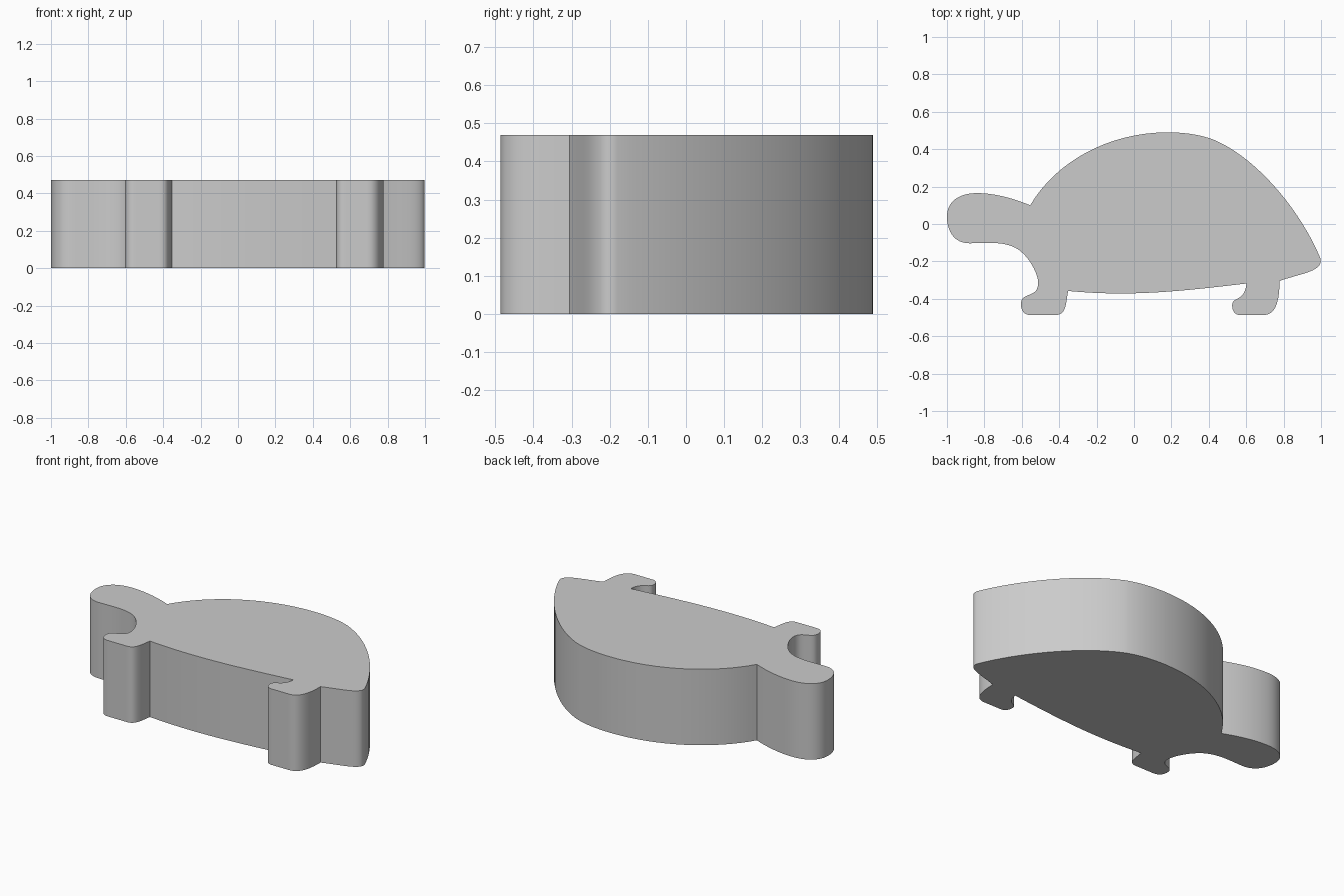
import bpy, bmesh, math
from mathutils import Vector
from mathutils.geometry import interpolate_bezier

if "Cube" in bpy.data.objects:
    bpy.data.objects.remove(bpy.data.objects["Cube"])

HEIGHT = 0.47

# Outline as cubic curves: (handle 1, handle 2, end point), clockwise from the neck notch
START = (-0.555, 0.10)
OUTLINE = [
    # shell
    ((-0.42, 0.33), (-0.14, 0.49), (0.18, 0.49)),
    ((0.27, 0.49), (0.36, 0.478), (0.44, 0.445)),
    ((0.68, 0.335), (0.90, 0.05), (0.995, -0.18)),
    # tail
    ((1.005, -0.21), (0.99, -0.232), (0.95, -0.25)),
    ((0.91, -0.268), (0.83, -0.285), (0.778, -0.305)),
    # back leg
    ((0.778, -0.42), (0.755, -0.487), (0.69, -0.487)),
    ((0.65, -0.487), (0.61, -0.487), (0.57, -0.487)),
    ((0.54, -0.487), (0.525, -0.465), (0.525, -0.435)),
    ((0.525, -0.385), (0.59, -0.42), (0.602, -0.318)),
    # belly
    ((0.25, -0.36), (-0.02, -0.39), (-0.352, -0.358)),
    # front leg
    ((-0.365, -0.42), (-0.36, -0.487), (-0.42, -0.487)),
    ((-0.46, -0.487), (-0.51, -0.487), (-0.55, -0.487)),
    ((-0.59, -0.487), (-0.605, -0.46), (-0.605, -0.425)),
    ((-0.60, -0.36), (-0.51, -0.40), (-0.512, -0.31)),
    # throat and head
    ((-0.516, -0.26), (-0.57, -0.15), (-0.65, -0.12)),
    ((-0.72, -0.092), (-0.80, -0.103), (-0.88, -0.103)),
    ((-0.96, -0.103), (-1.0, -0.04), (-1.0, 0.04)),
    ((-1.0, 0.12), (-0.935, 0.165), (-0.84, 0.165)),
    ((-0.74, 0.165), (-0.64, 0.135), START),
]

# Sample the outline
points, p = [], Vector(START)
for h1, h2, end in OUTLINE:
    e = Vector(end)
    points += interpolate_bezier(p, Vector(h1), Vector(h2), e, 17)[:-1]
    p = e

# Extrude the silhouette into a solid slab
bm = bmesh.new()
base = bm.faces.new([bm.verts.new((q.x, q.y, 0)) for q in points])
top = bmesh.ops.extrude_face_region(bm, geom=[base], use_keep_orig=True)
bmesh.ops.translate(bm, vec=(0, 0, HEIGHT),
                    verts=[g for g in top["geom"] if isinstance(g, bmesh.types.BMVert)])
bmesh.ops.recalc_face_normals(bm, faces=bm.faces)
mesh = bpy.data.meshes.new("tortoise_slab")
bm.to_mesh(mesh)
bm.free()
slab = bpy.data.objects.new("tortoise_slab", mesh)
bpy.context.collection.objects.link(slab)

# Plain grey
grey = bpy.data.materials.new("grey")
grey.diffuse_color = (0.6, 0.6, 0.6, 1)
grey.use_nodes = True
grey.node_tree.nodes["Principled BSDF"].inputs["Base Color"].default_value = grey.diffuse_color
mesh.materials.append(grey)

# Smooth curved sides, keep the rims and notches sharp
bpy.context.view_layer.objects.active = slab
slab.select_set(True)
bpy.ops.object.shade_smooth_by_angle(angle=math.radians(30))
